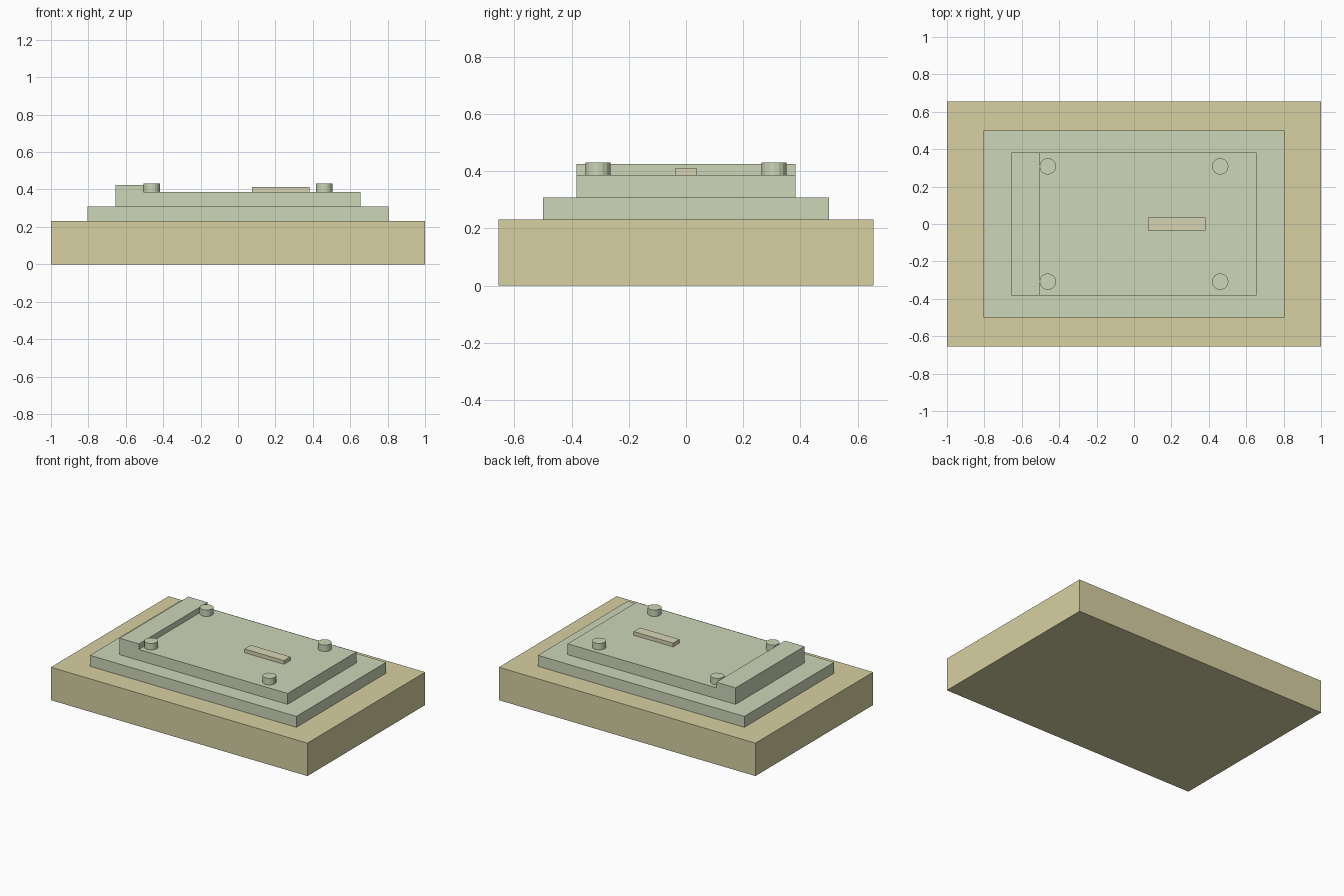
import bpy
import bmesh
from mathutils import Matrix

if "Cube" in bpy.data.objects:
    bpy.data.objects.remove(bpy.data.objects["Cube"])


def material(name, color):
    m = bpy.data.materials.new(name)
    m.diffuse_color = (*color, 1)
    m.use_nodes = True
    m.node_tree.nodes["Principled BSDF"].inputs["Base Color"].default_value = m.diffuse_color
    return m


def finish(name, bm, mat):
    mesh = bpy.data.meshes.new(name)
    bm.to_mesh(mesh)
    bm.free()
    obj = bpy.data.objects.new(name, mesh)
    bpy.context.collection.objects.link(obj)
    mesh.materials.append(mat)
    return obj


def box(name, x, y, z, mat):
    # Box given by its (min, max) range on each axis
    ranges = (x, y, z)
    size = [b - a for a, b in ranges]
    mid = [(a + b) / 2 for a, b in ranges]
    bm = bmesh.new()
    bmesh.ops.create_cube(bm, size=1, matrix=Matrix.Translation(mid) @ Matrix.Diagonal((*size, 1)))
    return finish(name, bm, mat)


def stud(name, x, y, mat, r=0.044, z0=0.386, z1=0.431):
    bm = bmesh.new()
    bmesh.ops.create_cone(bm, cap_ends=True, segments=16, radius1=r, radius2=r, depth=z1 - z0,
                          matrix=Matrix.Translation((x, y, (z0 + z1) / 2)))
    return finish(name, bm, mat)


tan = material("tan", (0.68, 0.63, 0.36))
green = material("pale_green", (0.61, 0.67, 0.48))
sand = material("sand", (0.68, 0.66, 0.45))

# Stepped plinth
box("base_slab", (-1, 1), (-0.655, 0.655), (0, 0.232), tan)
box("middle_step", (-0.805, 0.805), (-0.5, 0.5), (0.232, 0.309), green)
box("top_plate", (-0.655, 0.655), (-0.383, 0.383), (0.309, 0.386), green)

# Raised edge strip and small bar on the top plate
box("edge_strip", (-0.655, -0.504), (-0.383, 0.383), (0.386, 0.425), green)
box("small_bar", (0.075, 0.383), (-0.036, 0.036), (0.386, 0.412), sand)

# Four corner studs
for sx, side in ((-1, "left"), (1, "right")):
    for sy, end in ((-1, "front"), (1, "back")):
        stud(f"stud_{end}_{side}", sx * 0.461, sy * 0.308, green)
